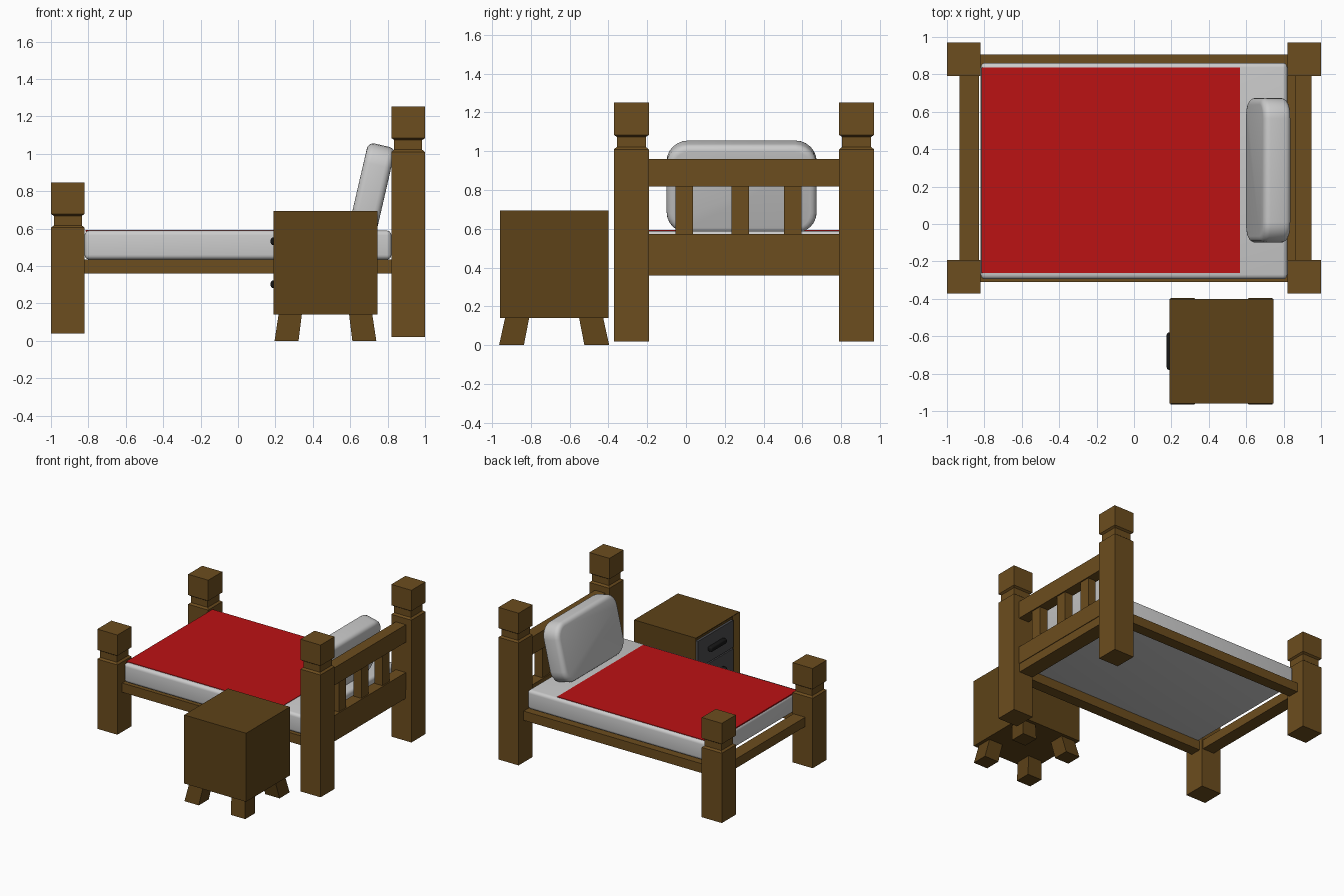
import bpy, bmesh, math
from mathutils import Matrix

if "Cube" in bpy.data.objects:
    bpy.data.objects.remove(bpy.data.objects["Cube"])


def material(name, rgb):
    m = bpy.data.materials.new(name)
    m.diffuse_color = (*rgb, 1)
    m.use_nodes = True
    m.node_tree.nodes["Principled BSDF"].inputs["Base Color"].default_value = m.diffuse_color
    return m


WOOD = material("bed_wood", (0.15, 0.074, 0.013))
DARK = material("nightstand_wood", (0.11, 0.055, 0.009))
RED = material("red_cloth", (0.5, 0.006, 0.007))
CHAR = material("drawer_grey", (0.07, 0.07, 0.075))
BLACK = material("handle_black", (0.008, 0.008, 0.008))


def finish(name, bm, mat=None):
    bmesh.ops.recalc_face_normals(bm, faces=bm.faces)
    me = bpy.data.meshes.new(name)
    bm.to_mesh(me)
    bm.free()
    ob = bpy.data.objects.new(name, me)
    bpy.context.collection.objects.link(ob)
    if mat:
        me.materials.append(mat)
    return ob


def box_bm(x, y, z):
    bm = bmesh.new()
    size = [b - a for a, b in (x, y, z)]
    mid = [(a + b) / 2 for a, b in (x, y, z)]
    bmesh.ops.create_cube(bm, size=1, matrix=Matrix.Translation(mid) @ Matrix.Diagonal((*size, 1)))
    return bm


def box(name, x, y, z, mat=None, bevel=0):
    ob = finish(name, box_bm(x, y, z), mat)
    if bevel:
        soften(ob, bevel)
    return ob


def soften(ob, width):
    mod = ob.modifiers.new("bevel", "BEVEL")
    mod.width, mod.segments, mod.limit_method = width, 4, "ANGLE"
    mod.angle_limit = math.radians(40)
    for p in ob.data.polygons:
        p.use_smooth = True


def square_loft(name, rings, mat):
    """Stack square rings given as (centre x, centre y, z, half width)."""
    bm = bmesh.new()
    prev = None
    for cx, cy, z, h in rings:
        ring = [bm.verts.new((cx + sx * h, cy + sy * h, z))
                for sx, sy in ((-1, -1), (1, -1), (1, 1), (-1, 1))]
        if prev:
            for i in range(4):
                j = (i + 1) % 4
                bm.faces.new((prev[i], prev[j], ring[j], ring[i]))
        else:
            bm.faces.new(ring[::-1])
        prev = ring
    bm.faces.new(prev)
    return finish(name, bm, mat)


# Four bed posts with a notched neck under a square cap
for end, px, bottom, top in (("head", 0.91, 0.02, 1.252), ("foot", -0.91, 0.04, 0.847)):
    for side, py in (("near", -0.282), ("far", 0.88)):
        prof = [(bottom, 0.09), (top - 0.242, 0.09), (top - 0.23, 0.075),
                (top - 0.178, 0.075), (top - 0.168, 0.09), (top, 0.09)]
        square_loft(f"{end}_post_{side}", [(px, py, z, h) for z, h in prof], WOOD)

# Bed frame rails
FZ = (0.36, 0.435)
box("side_rail_near", (-0.83, 0.83), (-0.31, -0.22), FZ, WOOD)
box("side_rail_far", (-0.83, 0.83), (0.815, 0.905), FZ, WOOD)
box("foot_rail", (-0.933, -0.828), (-0.2, 0.8), FZ, WOOD)
box("head_rail", (0.82, 0.945), (-0.2, 0.8), FZ, WOOD)

# Headboard planks and slats
box("headboard_lower_plank", (0.86, 0.95), (-0.2, 0.8), (0.43, 0.573), WOOD)
box("headboard_upper_plank", (0.86, 0.95), (-0.2, 0.8), (0.818, 0.96), WOOD)
for i, y in enumerate((-0.008, 0.28, 0.55)):
    box(f"headboard_slat_{i + 1}", (0.87, 0.94), (y - 0.045, y + 0.045), (0.56, 0.83), WOOD)

# Mattress and blanket
box("mattress", (-0.82, 0.82), (-0.295, 0.862), (0.435, 0.59), bevel=0.025)
box("blanket", (-0.815, 0.567), (-0.263, 0.838), (0.585, 0.594), RED)

# Pillow: rounded slab leaning on the headboard
bm = box_bm((-0.075, 0.075), (-0.387, 0.387), (-0.235, 0.235))
corners = [e for e in bm.edges if abs(e.verts[0].co.x - e.verts[1].co.x) > 0.1]
bmesh.ops.bevel(bm, geom=corners, offset=0.11, segments=6, profile=0.5, affect="EDGES")
pillow = finish("pillow", bm)
soften(pillow, 0.035)
pillow.location = (0.717, 0.287, 0.817)
pillow.rotation_euler.y = math.radians(13)

# Nightstand body with a recessed front facing the foot of the bed
CX, CY = 0.4675, -0.68
bm = box_bm((0.19, 0.745), (-0.96, -0.40), (0.14, 0.695))
front = [f for f in bm.faces if f.calc_center_median().x < 0.2]
bmesh.ops.inset_region(bm, faces=front, thickness=0.05)
bmesh.ops.translate(bm, verts=front[0].verts, vec=(0.04, 0, 0))
finish("nightstand_body", bm, DARK)

# Drawers and handles
for name, z0, z1 in (("lower", 0.193, 0.413), ("upper", 0.423, 0.643)):
    box(f"{name}_drawer", (0.21, 0.24), (CY - 0.226, CY + 0.226), (z0, z1), CHAR)
    zm = (z0 + z1) / 2
    box(f"{name}_handle", (0.175, 0.215), (CY - 0.1, CY + 0.1), (zm - 0.02, zm + 0.02), BLACK, 0.012)

# Splayed nightstand legs
for sx in (-1, 1):
    for sy in (-1, 1):
        square_loft(f"nightstand_leg_{'left' if sx < 0 else 'right'}_{'front' if sy < 0 else 'back'}",
                    [(CX + sx * 0.208, CY + sy * 0.22, 0, 0.064),
                     (CX + sx * 0.188, CY + sy * 0.19, 0.145, 0.062)], DARK)
